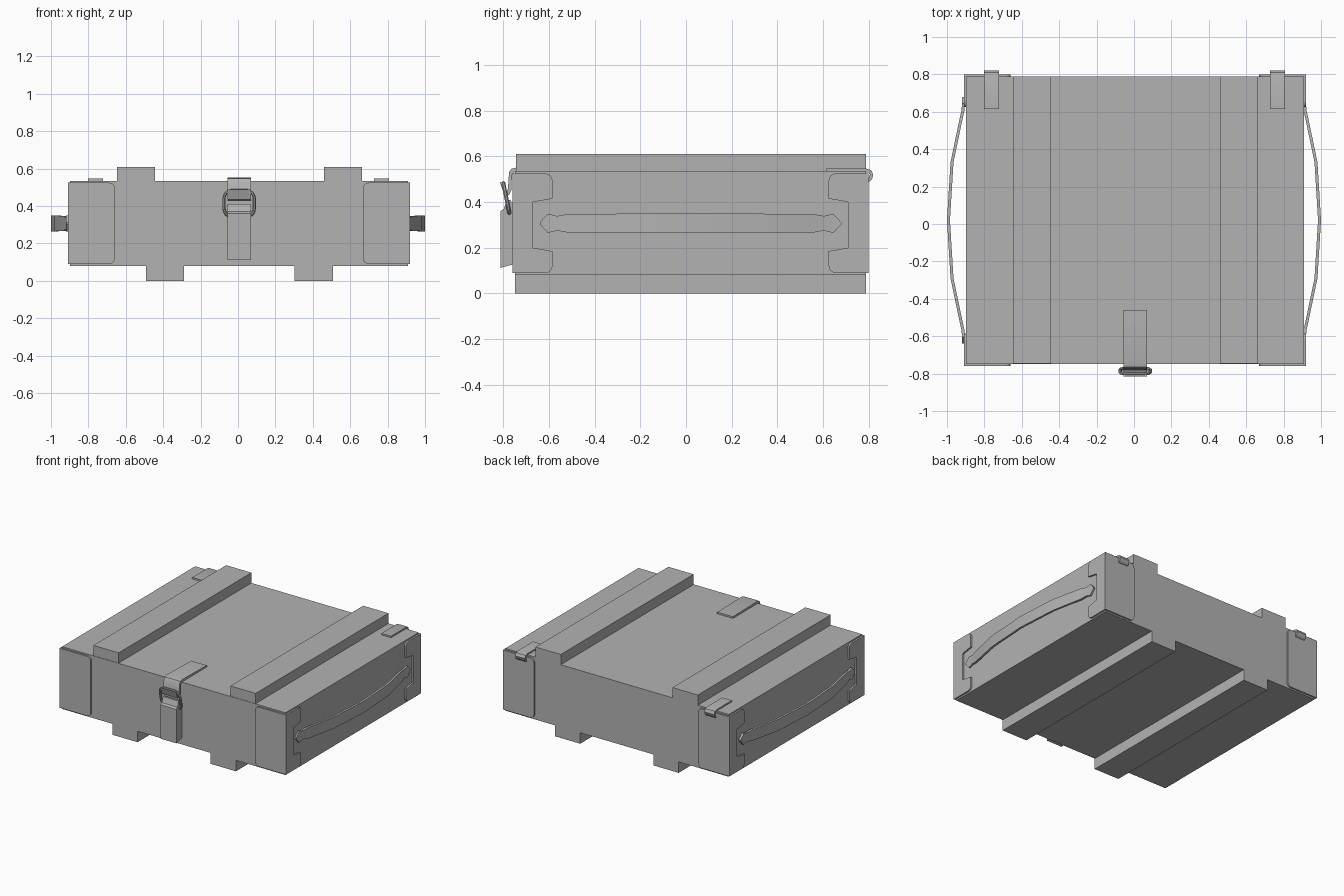
import bpy, bmesh, math
from mathutils import Vector

cube = bpy.data.objects.get("Cube")
if cube:
    bpy.data.objects.remove(cube, do_unlink=True)

grey = bpy.data.materials.new("plain grey")
grey.use_nodes = True
COLOR = (0.45, 0.45, 0.45, 1)
grey.diffuse_color = COLOR
grey.node_tree.nodes["Principled BSDF"].inputs["Base Color"].default_value = COLOR


def finish(name, bm):
    bmesh.ops.recalc_face_normals(bm, faces=bm.faces[:])
    me = bpy.data.meshes.new(name)
    bm.to_mesh(me)
    bm.free()
    me.materials.append(grey)
    ob = bpy.data.objects.new(name, me)
    bpy.context.collection.objects.link(ob)
    return ob


def prism(name, outline, axis, start, end, rounded=(), radius=0.03):
    """Extrude a 2D outline along x or y; chosen corners are rounded."""
    bm = bmesh.new()
    place = (lambda u, v: (start, u, v)) if axis == 'X' else (lambda u, v: (u, start, v))
    verts = [bm.verts.new(place(u, v)) for u, v in outline]
    bm.faces.new(verts)
    if rounded:
        bmesh.ops.bevel(bm, geom=[verts[i] for i in rounded], offset=radius,
                        segments=4, profile=0.5, affect='VERTICES')
    ext = bmesh.ops.extrude_face_region(bm, geom=bm.faces[:])
    move = Vector((end - start, 0, 0)) if axis == 'X' else Vector((0, end - start, 0))
    bmesh.ops.translate(bm, vec=move, verts=[g for g in ext["geom"] if isinstance(g, bmesh.types.BMVert)])
    return finish(name, bm)


def box(name, x0, x1, y0, y1, z0, z1):
    return prism(name, [(x0, z0), (x1, z0), (x1, z1), (x0, z1)], 'Y', y0, y1)


def smooth(ob):
    bpy.ops.object.select_all(action='DESELECT')
    ob.select_set(True)
    bpy.context.view_layer.objects.active = ob
    bpy.ops.object.shade_smooth_by_angle(angle=math.radians(40))


CX, CY = 0.005, 0.02           # centre of the box body
HX, HY = 0.903, 0.768          # its half sizes
FRONT, BACK = CY - HY, CY + HY
BOTTOM, TOP = 0.08, 0.535

# Body and battens
box("crate_body", CX - HX, CX + HX, FRONT, BACK, BOTTOM, TOP)
for side, x in (("right", -0.545), ("left", 0.562)):
    box(side + "_top_batten", x - 0.102, x + 0.102, FRONT + 0.003, BACK, TOP - 0.01, 0.61)
for side, x in (("right", -0.39), ("left", 0.405)):
    box(side + "_bottom_batten", x - 0.102, x + 0.102, FRONT, BACK, 0, BOTTOM + 0.01)

# Metal corner brackets: a face plate and a notched side plate each
T, Z0, Z1 = 0.012, 0.09, 0.525
for sx, side in ((-1, "right"), (1, "left")):
    for sy, end in ((-1, "front"), (1, "back")):
        outer, inner = CX + sx * (HX + T), CX + sx * 0.664
        y = CY + sy * HY
        prism(f"{end}_{side}_bracket_face",
              [(outer, Z0), (inner, Z0), (inner, Z1), (outer, Z1)],
              'Y', y, y + sy * T, rounded=(1, 2))
        lip, notch = CY + sy * 0.605, CY + sy * 0.69
        prism(f"{end}_{side}_bracket_side",
              [(y, Z0), (lip, Z0), (lip, 0.185), (notch, 0.2),
               (notch, 0.4), (lip, 0.415), (lip, Z1), (y, Z1)],
              'X', outer - sx * T, outer, rounded=(1, 6))

# Bowed carry handles with pointed ends: distance along, outward, half height
half = [(0.66, 0, 0.004), (0.625, 0, 0.042), (0.585, 0.004, 0.032),
        (0.54, 0.014, 0.04), (0.31, 0.062, 0.042)]
stations = half + [(0, 0.081, 0.042)] + [(-s, o, h) for s, o, h in reversed(half)]
for sx, side in ((-1, "right"), (1, "left")):
    bm = bmesh.new()
    rings = []
    for s, out, h in stations:
        x = 0.903 + out
        rings.append([bm.verts.new((sx * (x + dx), CY + s, 0.307 + dz))
                      for dx, dz in ((0, -h), (0.016, -h), (0.016, h), (0, h))])
    for a, b in zip(rings, rings[1:]):
        for i in range(4):
            j = (i + 1) % 4
            bm.faces.new((a[i], a[j], b[j], b[i]))
    bm.faces.new(rings[0])
    bm.faces.new(rings[-1])
    smooth(finish(side + "_handle", bm))

# Hinge straps that curl over the back edge
hinge = [(0.615, 0.53), (0.615, 0.546), (0.79, 0.546), (0.81, 0.54), (0.82, 0.52),
         (0.815, 0.5), (0.8, 0.488), (0.785, 0.488), (0.785, 0.5), (0.8, 0.505),
         (0.806, 0.52), (0.8, 0.53)]
for side, x in (("right", -0.762), ("left", 0.767)):
    smooth(prism(side + "_hinge", hinge, 'X', x - 0.039, x + 0.039))

# Front latch: lid strap with a flared hook
LX0, LX1 = -0.057, 0.07
strap = [(-0.46, 0.53), (-0.46, 0.547), (-0.74, 0.552), (-0.765, 0.546), (-0.775, 0.53),
         (-0.78, 0.455), (-0.79, 0.45), (-0.8, 0.482), (-0.815, 0.488),
         (-0.797, 0.435), (-0.775, 0.43), (-0.765, 0.45), (-0.762, 0.52), (-0.745, 0.535)]
smooth(prism("latch_strap", strap, 'X', LX0, LX1))

# Latch lever on the crate front, with a tab holding the ring
lever = [(-0.74, 0.13), (-0.765, 0.125), (-0.812, 0.112), (-0.812, 0.36),
         (-0.798, 0.37), (-0.785, 0.41), (-0.77, 0.41), (-0.74, 0.37)]
prism("latch_lever", lever, 'X', LX0, LX1)

# Tilted wire ring joining lever and hook
curve = bpy.data.curves.new("latch_ring", 'CURVE')
curve.dimensions = '3D'
curve.bevel_depth = 0.009
curve.bevel_resolution = 2
spline = curve.splines.new('POLY')
points = []
for k, (cu, cv) in enumerate(((1, 1), (-1, 1), (-1, -1), (1, -1))):
    for i in range(5):
        a = math.pi / 2 * (k + i / 4)
        u = cu * 0.041 + 0.04 * math.cos(a)
        v = cv * 0.028 + 0.04 * math.sin(a)
        points.append((0.006 + u, -0.786 - v * 0.2, 0.414 + v))
spline.points.add(len(points) - 1)
for p, co in zip(spline.points, points):
    p.co = (*co, 1)
spline.use_cyclic_u = True
ring = bpy.data.objects.new("latch_ring", curve)
bpy.context.collection.objects.link(ring)
curve.materials.append(grey)
bpy.ops.object.select_all(action='DESELECT')
ring.select_set(True)
bpy.context.view_layer.objects.active = ring
bpy.ops.object.convert(target='MESH')
smooth(bpy.context.view_layer.objects.active)
